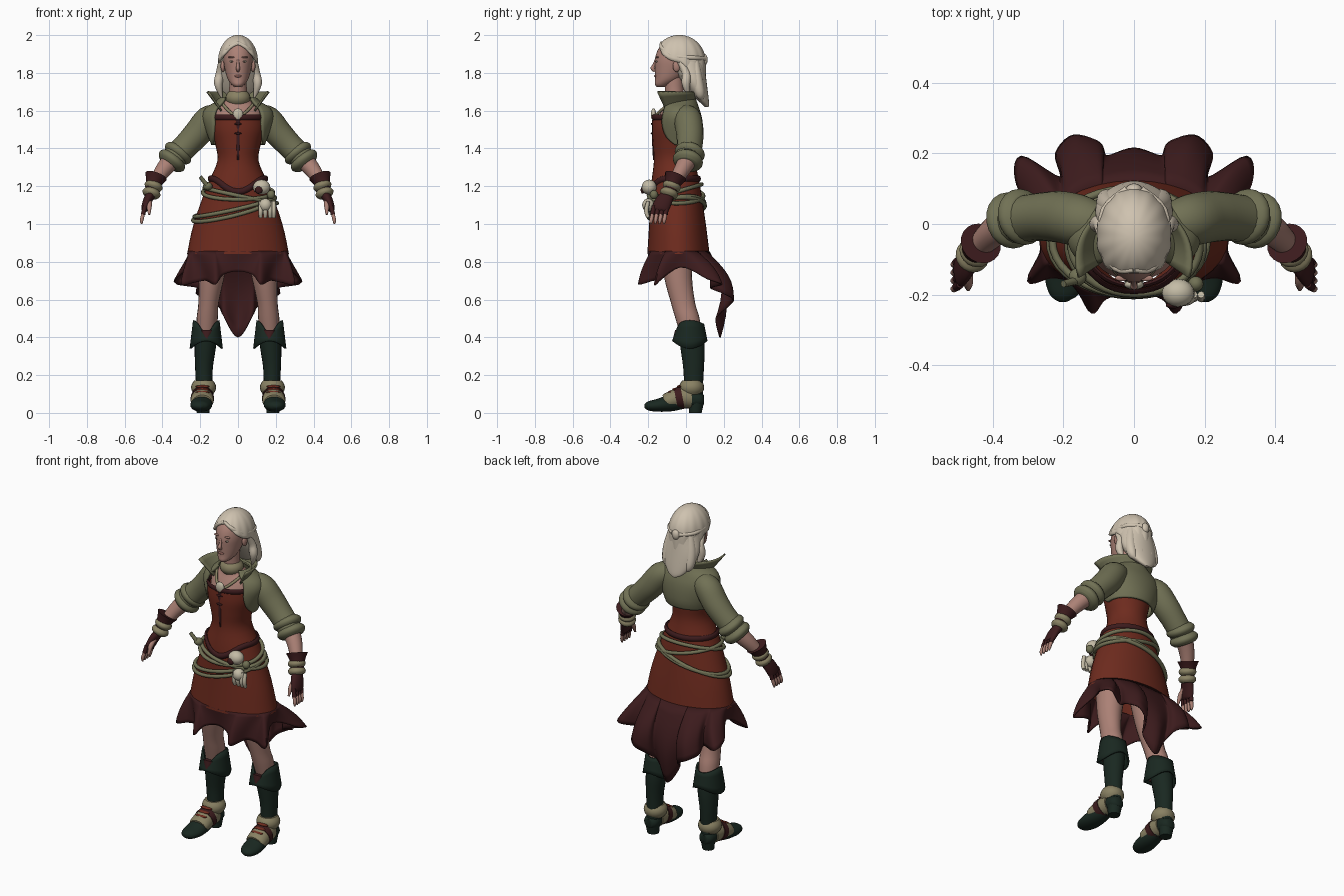
import bpy, bmesh
from math import sin, cos, pi, radians, atan2, sqrt
from mathutils import Vector, Matrix

old = bpy.data.objects.get("Cube")
if old:
    bpy.data.objects.remove(old, do_unlink=True)


def material(name, *rgb):
    m = bpy.data.materials.new(name)
    m.use_nodes = True
    m.diffuse_color = (*rgb, 1)
    bsdf = next(n for n in m.node_tree.nodes if n.type == 'BSDF_PRINCIPLED')
    bsdf.inputs["Base Color"].default_value = (*rgb, 1)
    bsdf.inputs["Roughness"].default_value = 0.8
    return m


SKIN = material("skin", .41, .22, .18)
HAIR = material("pale hair", .62, .54, .43)
OLIVE = material("olive cloth", .165, .165, .09)
RED = material("rust red cloth", .155, .024, .013)
MAROON = material("dark maroon", .045, .011, .012)
GREEN = material("dark green leather", .01, .021, .015)
TAN = material("tan leather", .25, .22, .125)
BONE = material("bone", .55, .5, .38)
LIP = material("lips", .27, .12, .1)
SIDES = ((1, "left"), (-1, "right"))
ACROSS, UP = Vector((1, 0, 0)), Vector((0, 0, 1))
BACKWARD = Vector((0, 1, 0))


def finish(name, bm, mat, thick=0):
    bmesh.ops.recalc_face_normals(bm, faces=bm.faces)
    for f in bm.faces:
        f.smooth = True
    for e in bm.edges:
        if len(e.link_faces) == 2 and e.calc_face_angle(0) > radians(50):
            e.smooth = False
    mesh = bpy.data.meshes.new(name)
    bm.to_mesh(mesh)
    bm.free()
    mesh.materials.append(mat)
    ob = bpy.data.objects.new(name, mesh)
    bpy.context.scene.collection.objects.link(ob)
    if thick:
        mod = ob.modifiers.new("thickness", 'SOLIDIFY')
        mod.thickness, mod.offset = thick, 0


def spline(rows, steps=4, closed=False):
    """Smooth curve through rows of numbers."""
    count, out = len(rows), []
    get = (lambda i: rows[i % count]) if closed else (lambda i: rows[max(0, min(count - 1, i))])
    for i in range(count if closed else count - 1):
        for k in range(steps):
            t = k / steps
            out.append(tuple(b + .5 * t * (c - a + t * (2*a - 5*b + 4*c - d + t * (3*(b - c) + d - a)))
                             for a, b, c, d in zip(get(i-1), get(i), get(i+1), get(i+2))))
    return out if closed else out + [tuple(rows[-1])]


def lerp_table(table, x):
    for a, b in zip(table, table[1:]):
        if x <= b[0]:
            t = max(0, (x - a[0]) / (b[0] - a[0]))
            return [p + (q - p) * t for p, q in zip(a[1:], b[1:])]
    return list(table[-1][1:])


def skin_grid(bm, rings, wrap, loop=False):
    verts = [[bm.verts.new(p) for p in ring] for ring in rings]
    count = len(verts[0])
    for i in range(len(verts) if loop else len(verts) - 1):
        a, b = verts[i], verts[(i + 1) % len(verts)]
        for j in range(count if wrap else count - 1):
            k = (j + 1) % count
            bm.faces.new((a[j], a[k], b[k], b[j]))
    return verts


def tube(name, rows, mat, s=1, n=20, flat=False, ref=BACKWARD, loop=False, caps=True, steps=4):
    """Rows are x, y, z, radius, optional second radius; flat keeps rings level."""
    rows = [row if len(row) == 5 else (*row, row[3]) for row in rows]
    rows = spline(rows, steps, loop)
    pts = [Vector((row[0] * s, row[1], row[2])) for row in rows]
    rings, last = [], len(rows) - 1
    for i, row in enumerate(rows):
        u, v = ACROSS, BACKWARD
        if not flat:
            ahead = pts[(i + 1) % len(pts)] if loop else pts[min(i + 1, last)]
            behind = pts[i - 1] if loop else pts[max(i - 1, 0)]
            along = (ahead - behind).normalized()
            u = (ref - along * ref.dot(along)).normalized()
            v = along.cross(u)
        rings.append([pts[i] + u * row[3] * cos(2*pi*j/n) + v * row[4] * sin(2*pi*j/n) for j in range(n)])
    bm = bmesh.new()
    verts = skin_grid(bm, rings, True, loop)
    if caps and not loop:
        bm.faces.new(verts[0])
        bm.faces.new(verts[-1])
    finish(name, bm, mat)


def column(name, profile, mat, s=1, **options):
    """Level oval rings; profile rows are z, centre y, half width, half depth."""
    tube(name, [(0, y, z, rx, ry) for z, y, rx, ry in profile], mat, s, n=32, flat=True, **options)


def band(name, middle, half, radius, mat, s=1, **options):
    """Short rounded wrap around the axis given by its half length."""
    middle, half = Vector(middle), Vector(half)
    rows = [(*(middle + half * k), radius * (1 - .25 * k * k)) for k in (-1, -.5, 0, .5, 1)]
    tube(name, rows, mat, s, **options)


def shell(name, f, nu, nv, mat, wrap=True, thick=.01):
    bm = bmesh.new()
    du = nu if wrap else nu - 1
    skin_grid(bm, [[f(i / du, j / (nv - 1)) for i in range(nu)] for j in range(nv)], wrap)
    bmesh.ops.remove_doubles(bm, verts=bm.verts, dist=.0003)
    finish(name, bm, mat, thick)


def blob(name, at, size, mat, s=1):
    bm = bmesh.new()
    place = Matrix.Translation((at[0] * s, at[1], at[2])) @ Matrix.Diagonal((*size, 1))
    bmesh.ops.create_uvsphere(bm, u_segments=16, v_segments=10, radius=1, matrix=place)
    finish(name, bm, mat)


# Dress
DRESS = [(.84, -.04, .27, .165), (1, -.045, .235, .15), (1.2, -.055, .165, .13), (1.33, -.06, .11, .11),
         (1.42, -.06, .12, .115), (1.5, -.06, .14, .12), (1.57, -.065, .135, .11)]
column("dress", DRESS, RED, caps=False)


def around(a, z, out=0):
    y, rx, ry = lerp_table(DRESS, z)
    return ((rx + out) * sin(a), y - (ry + out) * cos(a), z)


def hoop(name, height, r, mat, out=0, squash=1):
    angles = [2 * pi * i / 40 for i in range(40)]
    tube(name, [(*around(a, height(a), out), r, r * squash) for a in angles], mat,
         n=8, ref=UP, loop=True, steps=1)


# Ruffled hem with rounded folds, long at the back
HEM = [(0, -.19, .75), (.08, -.21, .73), (.12, -.25, .68), (.17, -.17, .7), (.23, -.15, .69),
       (.3, -.16, .68), (.25, -.03, .77), (.33, .11, .71), (.32, .19, .68), (.21, .13, .66),
       (.22, .2, .63), (.17, .25, .6), (.1, .22, .56), (.07, .16, .5), (0, .18, .4)]
hem = spline(HEM + [(-x, y, z) for x, y, z in HEM[-2:0:-1]], 5, True)


def ruffle(u, v):
    x, y, z = hem[round(u * len(hem)) % len(hem)]
    a = atan2(x, -(y + .04))
    top = Vector((.265 * sin(a), -.04 - .16 * cos(a), .855))
    flare = v + .6 * v * (1 - v) * min(1, max(0, cos(a) + .7))
    bulge = .06 * sin(pi * v) * max(0, -cos(a)) ** 2
    return (top.x + (x - top.x) * flare, top.y + (y - top.y) * flare + bulge, top.z + (z - top.z) * v)


shell("skirt_ruffle", ruffle, len(hem), 9, MAROON, thick=.008)

# Belt, neckline trim, lacing and hip ropes
hoop("waist_belt", lambda a: 1.24 - .07 * max(0, cos(a)) ** 5, .017, MAROON, squash=.7)
hoop("neckline_trim", lambda a: 1.565, .015, MAROON, squash=.5)
tube("lacing", [(*around(0, z), w, .004) for z, w in ((1.55, .012), (1.42, .008), (1.34, .004))],
     MAROON, ref=ACROSS, n=8)
for z in (1.53, 1.48):
    blob("lace_bow", around(0, z), (.02, .008, .006), MAROON)
for z, tilt, dip in ((1.15, -.04, 0), (1.09, .05, .01), (1.08, .06, .03), (1.17, 0, .04)):
    hoop("hip_rope", lambda a: z + tilt * sin(a) - dip * cos(a), .011, OLIVE, out=.01)
blob("rope_knot", (-.16, -.15, 1.2), (.025, .025, .022), OLIVE)
tube("rope_end", [(-.16, -.16, 1.2, .012), (-.2, -.17, 1.25, .01)], OLIVE, n=8)

# Hip charm
blob("charm_skull", (.125, -.195, 1.195), (.046, .04, .04), BONE)
blob("charm_eye", (.11, -.23, 1.18), (.02, .01, .02), MAROON)
blob("charm_lower", (.145, -.2, 1.1), (.034, .032, .035), BONE)
for x in (.12, .145, .17, .19):
    tube("charm_tassel", [(x, -.2, 1.12, .01), (x, -.21, 1.07, .012), (x, -.2, 1.035, .01)], BONE, n=8)
blob("charm_bead", (.175, -.17, 1.155), (.022, .022, .024), OLIVE)

# Chest, neck and head
column("chest_and_neck", [(1.54, -.06, .125, .1), (1.6, -.045, .125, .085), (1.64, -.045, .08, .065),
                          (1.68, -.06, .05, .05), (1.78, -.065, .046, .05)], SKIN)
column("head", [(1.726, -.13, .018, .025), (1.74, -.12, .036, .045), (1.77, -.095, .056, .068),
                (1.82, -.075, .07, .09), (1.87, -.065, .077, .1), (1.92, -.06, .073, .09),
                (1.96, -.055, .055, .066), (1.98, -.05, .03, .04)], SKIN)
tube("nose", [(0, -.16, 1.87, .006), (0, -.17, 1.84, .008), (0, -.177, 1.824, .011), (0, -.164, 1.81, .008)],
     SKIN, n=10)
blob("lips", (0, -.162, 1.783), (.019, .007, .007), LIP)
for s, side in SIDES:
    blob(f"{side}_eye", (.032, -.155, 1.86), (.013, .005, .005), BONE, s)
    blob(f"{side}_iris", (.032, -.159, 1.86), (.004, .003, .004), MAROON, s)
    blob(f"{side}_brow", (.034, -.153, 1.883), (.02, .009, .005), SKIN, s)
    blob(f"{side}_ear", (.08, -.05, 1.835), (.012, .02, .03), SKIN, s)

# Hair: swept cap, twisted side locks, loose back
HAIRLINE = [(0, 1.95), (25, 1.935), (45, 1.9), (65, 1.87), (95, 1.85), (120, 1.79), (180, 1.76)]


def hair(u, v):
    t = u * 2 * pi
    low = lerp_table(HAIRLINE, min(u, 1 - u) * 360)[0]
    z = 1.995 - (1.995 - low) * v ** 1.7
    r = sqrt(max(0, 1 - (max(0, z - 1.86) / .135) ** 2)) * (1 + .018 * cos(14 * t) * v)
    return (.1 * r * sin(t), -.035 - .132 * r * cos(t), z)


shell("hair_cap", hair, 84, 14, HAIR, thick=.012)
column("back_hair", [(1.9, 0, .088, .09), (1.84, .01, .1, .088), (1.76, .04, .11, .068),
                     (1.69, .07, .09, .047), (1.64, .1, .05, .022), (1.62, .11, .015, .01)], HAIR)
for s, side in SIDES:
    for x in (.03, .075):
        fall = .3 * x
        tube(f"{side}_back_lock", [(x * .8, .07 - fall, 1.87, .02), (x, .08 - fall, 1.77, .03),
                                   (x, .097 - fall, 1.69, .026), (x * .7, .11 - fall, 1.635 + fall, .006)], HAIR, s, n=12)
    tube(f"{side}_hair_twist", [(0, -.13, 1.96, .008), (.05, -.125, 1.93, .011), (.09, -.06, 1.89, .012),
                                (.083, .04, 1.88, .012), (.02, .097, 1.875, .012)], HAIR, s, n=10, ref=UP)
    tube(f"{side}_side_lock", [(.09, -.04, 1.87, .012), (.095, 0, 1.8, .022), (.104, 0, 1.74, .022),
                               (.085, .015, 1.665, .004)], HAIR, s, n=12)
    # Necklace
    tube(f"{side}_necklace", [(.085, -.08, 1.64, .008), (.05, -.135, 1.6, .008), (0, -.17, 1.56, .008)],
         TAN, s, n=8, ref=UP)
blob("hair_knot", (0, .097, 1.87), (.024, .018, .03), HAIR)
band("choker", (0, -.06, 1.667), (0, 0, .035), .066, TAN)
blob("pendant", (0, -.172, 1.58), (.028, .014, .032), BONE)

# Cropped jacket: z, half width, half depth, front opening in degrees
JACKET = [(1.42, .135, .11, 80), (1.46, .15, .12, 58), (1.52, .172, .12, 45), (1.57, .182, .113, 42),
          (1.61, .165, .1, 42), (1.64, .118, .09, 44), (1.665, .09, .08, 48)]
body = spline(JACKET, 3)


def jacket(u, v):
    z, rx, ry, gap = body[round(v * (len(body) - 1))]
    a = radians(gap + (360 - 2 * gap) * u)
    return (rx * sin(a), -.037 - ry * cos(a), z)


def collar(u, v):
    a = radians(48 + 264 * u)
    end = abs(2 * u - 1) ** 3
    out = .3 * v + end * (.2 + .7 * v)
    return (.095 * (1 + out) * sin(a), -.04 - .08 * (1 + out * .9) * cos(a), 1.645 + .055 * v + end * .05 * (v - 1))


shell("jacket_body", jacket, 40, len(body), OLIVE, wrap=False, thick=.014)
shell("jacket_collar", collar, 32, 5, OLIVE, wrap=False)


def fold_shape(s):
    """Turned-down boot top with a notch at the front."""
    def fold(u, v):
        a = u * 2 * pi
        notch = .045 * max(0, cos(a)) ** 6
        z = (.47 + .02 * sin(a) ** 2 - notch) * (1 - v) + (.36 + .02 * cos(2 * a)) * v
        r = .065 + .018 * v
        return (s * (.168 + r * sin(a)), .02 - (r + .006) * cos(a), z)
    return fold


for s, side in SIDES:
    # Sleeve with rolled cuff, and forearm
    tube(f"{side}_sleeve", [(.1, 0, 1.575, .058), (.155, .01, 1.553, .073), (.21, .02, 1.485, .073),
                            (.27, .02, 1.42, .068), (.34, .01, 1.35, .066)], OLIVE, s)
    for x, y, z in ((.317, .02, 1.375), (.35, .01, 1.335)):
        band(f"{side}_sleeve_roll", (x, y, z), (.017, -.006, -.022), .081, OLIVE, s)
    tube(f"{side}_forearm", [(.35, .01, 1.34, .05), (.4, -.025, 1.28, .042), (.45, -.075, 1.2, .03)], SKIN, s)
    # Fingerless glove with wrist wraps
    tube(f"{side}_glove_cuff", [(.434, -.055, 1.253, .06), (.447, -.07, 1.215, .042), (.46, -.09, 1.16, .034)],
         MAROON, s)
    for x, y, z in ((.447, -.075, 1.2), (.458, -.09, 1.163)):
        band(f"{side}_wrist_wrap", (x, y, z), (.006, -.006, -.018), .049, TAN, s)
    tube(f"{side}_palm", [(.46, -.09, 1.16, .032, .026), (.478, -.115, 1.125, .044, .024),
                          (.492, -.135, 1.085, .045, .02), (.495, -.14, 1.07, .035, .012)], MAROON, s)
    for i in range(4):
        y = -.17 + .023 * i
        knuckle = (.503, y - .008, 1.05)
        tube(f"{side}_finger_sleeve", [(.492, y, 1.095, .012), (*knuckle, .0125)], MAROON, s, n=10)
        tube(f"{side}_fingertip", [(*knuckle, .01), (.51, y - .014, 1.02, .01), (.51, y - .016, 1, .004)],
             SKIN, s, n=10)
    tube(f"{side}_thumb", [(.47, -.13, 1.125, .015), (.47, -.165, 1.095, .014), (.47, -.185, 1.05, .006)],
         SKIN, s, n=10)

    # Leg and tall boot
    tube(f"{side}_leg", [(.12, -.05, .9, .085, .09), (.14, -.042, .72, .068, .074), (.156, -.015, .58, .054, .064),
                         (.163, .008, .5, .056, .064), (.17, .03, .4, .05, .055)], SKIN, s, flat=True)
    tube(f"{side}_boot_shaft", [(.168, .025, .43, .061, .066), (.174, .035, .34, .056, .064),
                                (.18, .04, .24, .047, .055), (.18, .04, .14, .043, .05),
                                (.186, .04, .06, .044, .05)], GREEN, s, flat=True)
    shell(f"{side}_boot_fold", fold_shape(s), 32, 5, GREEN)
    tube(f"{side}_boot_lining", [(.166, -.046, .44, .034, .012), (.166, -.06, .39, .01)],
         MAROON, s, n=10, flat=True)
    # Foot, heel, ankle wrap, instep and straps
    tube(f"{side}_foot", [(.185, .095, .07, .025), (.185, .07, .07, .044, .04), (.186, 0, .075, .046, .05),
                          (.19, -.08, .053, .055, .045), (.196, -.15, .04, .057, .034),
                          (.2, -.2, .037, .04, .024), (.2, -.22, .038, .012, .009)], GREEN, s, ref=ACROSS)
    tube(f"{side}_heel", [(.185, .05, 0, .033), (.185, .055, .06, .041)], GREEN, s, flat=True)
    band(f"{side}_ankle_wrap", (.182, .03, .135), (0, 0, .037), .066, TAN, s)
    tube(f"{side}_instep", [(.186, .03, .08, .052, .056), (.188, -.03, .08, .058, .056),
                            (.19, -.095, .063, .061, .045), (.19, -.115, .058, .05, .038)], TAN, s, ref=ACROSS)
    tube(f"{side}_strap", [(.188, -.02, .082, .061), (.189, -.055, .075, .063, .056)], MAROON, s, ref=ACROSS)
    for y in (-.035, -.06, -.085):
        blob(f"{side}_buckle", (.188, y, .16 + .6 * y), (.038, .012, .008), RED, s)
